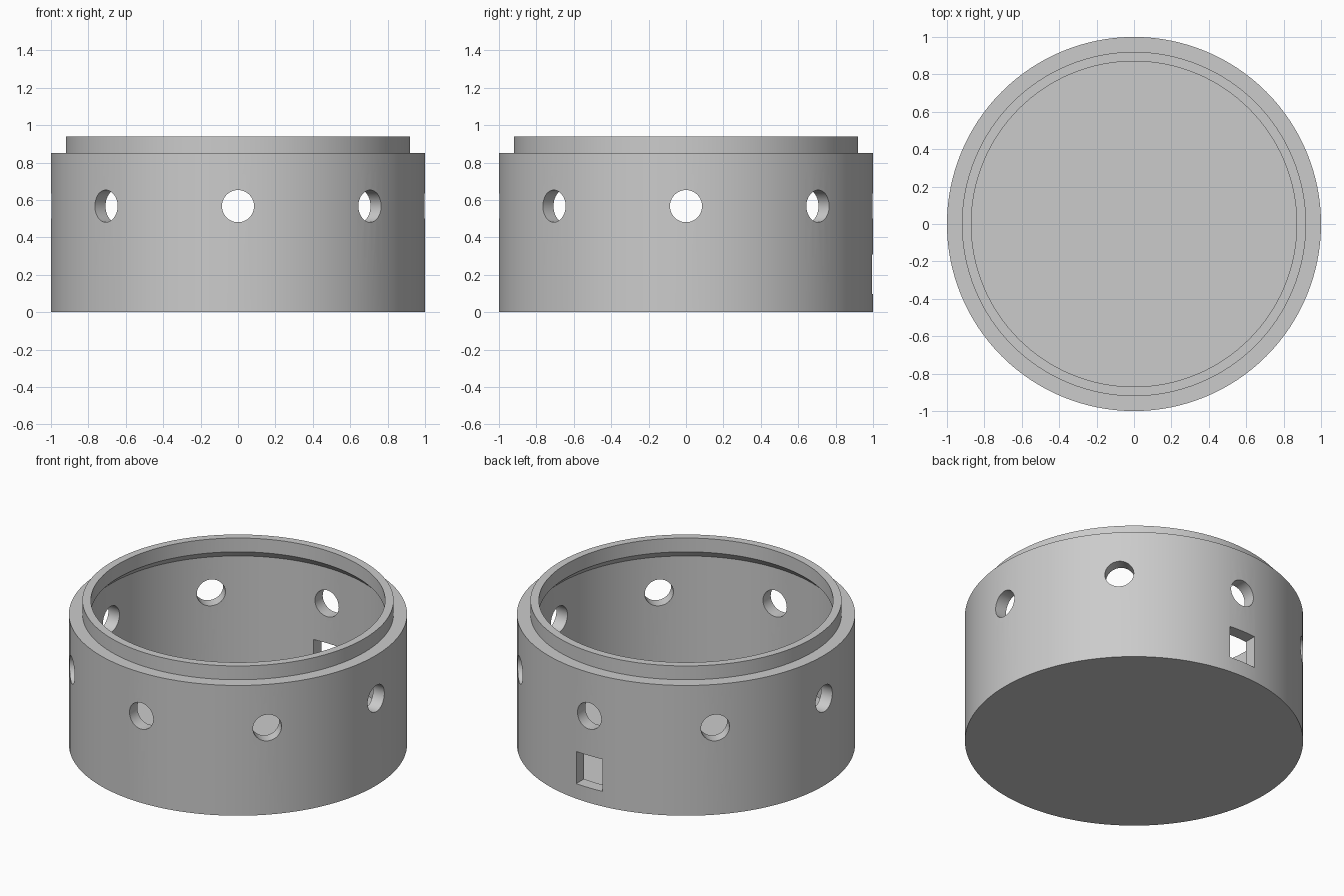
import bpy, bmesh, math
from mathutils import Matrix

if "Cube" in bpy.data.objects:
    bpy.data.objects.remove(bpy.data.objects["Cube"])

SEG = 128

grey = bpy.data.materials.new("plain grey")
grey.diffuse_color = (0.6, 0.6, 0.6, 1)
grey.use_nodes = True
grey.node_tree.nodes["Principled BSDF"].inputs["Base Color"].default_value = grey.diffuse_color


def make_object(name, bm):
    bmesh.ops.recalc_face_normals(bm, faces=bm.faces)
    mesh = bpy.data.meshes.new(name)
    bm.to_mesh(mesh)
    bm.free()
    mesh.materials.append(grey)
    obj = bpy.data.objects.new(name, mesh)
    bpy.context.collection.objects.link(obj)
    return obj


def lathe(name, profile):
    """Revolve (radius, z) points about z; the two open ends get flat caps."""
    bm = bmesh.new()
    rings = [[bm.verts.new((r * math.cos(2 * math.pi * i / SEG),
                            r * math.sin(2 * math.pi * i / SEG), z))
              for i in range(SEG)] for r, z in profile]
    for a, b in zip(rings, rings[1:]):
        for i in range(SEG):
            j = (i + 1) % SEG
            bm.faces.new((a[i], a[j], b[j], b[i]))
    bm.faces.new(rings[0])
    bm.faces.new(rings[-1])
    return make_object(name, bm)


# Cup: outer wall, stepped lip, chamfer under the lip, inner wall, floor
cup = lathe("round_housing", [(1.0, 0.0), (1.0, 0.85), (0.92, 0.85), (0.92, 0.94),
                              (0.87, 0.94), (0.87, 0.85), (0.92, 0.80), (0.92, 0.08)])

# Cutters: eight radial round holes and one rectangular port at the back
bm = bmesh.new()
for k in range(8):
    place = (Matrix.Rotation(k * math.pi / 4, 4, 'Z')
             @ Matrix.Translation((0.96, 0, 0.567))
             @ Matrix.Rotation(math.pi / 2, 4, 'Y'))
    bmesh.ops.create_cone(bm, cap_ends=True, segments=48, radius1=0.086,
                          radius2=0.086, depth=0.3, matrix=place)
bmesh.ops.create_cube(bm, size=1, matrix=Matrix.Translation((0, 0.96, 0.203))
                      @ Matrix.Diagonal((0.19, 0.3, 0.21, 1)))
cutter = make_object("hole_cutter", bm)
cutter.hide_render = True

mod = cup.modifiers.new("holes", 'BOOLEAN')
mod.operation = 'DIFFERENCE'
mod.solver = 'EXACT'
mod.object = cutter

# Bake the holes into the cup, remove the helper, smooth the round walls
bpy.context.view_layer.objects.active = cup
cup.select_set(True)
bpy.ops.object.modifier_apply(modifier=mod.name)
bpy.data.objects.remove(cutter)
bpy.ops.object.shade_smooth_by_angle(angle=math.radians(30))
